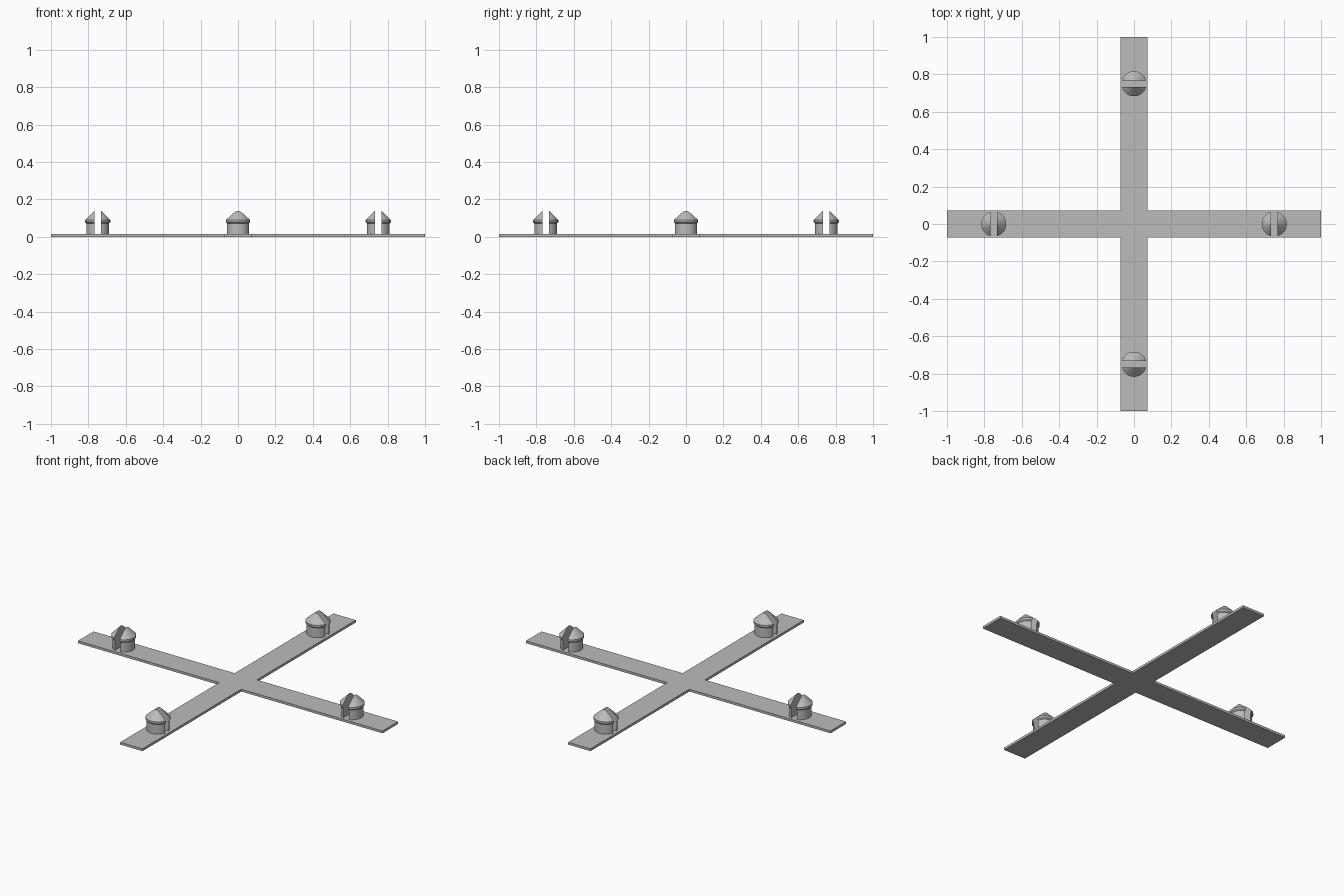
import bpy, bmesh, math
from mathutils import Matrix

cube = bpy.data.objects.get("Cube")
if cube:
    bpy.data.objects.remove(cube, do_unlink=True)

GREY = (0.5, 0.5, 0.5, 1)
grey = bpy.data.materials.new("plain grey")
grey.use_nodes = True
grey.diffuse_color = GREY
grey.node_tree.nodes["Principled BSDF"].inputs["Base Color"].default_value = GREY

PLATE_TOP = 0.014
ARM = 0.073        # half width of each arm
SLOT = 0.018       # half width of the slot in each pin


def make_object(name, bm):
    bmesh.ops.recalc_face_normals(bm, faces=bm.faces)
    mesh = bpy.data.meshes.new(name)
    bm.to_mesh(mesh)
    bm.free()
    mesh.materials.append(grey)
    obj = bpy.data.objects.new(name, mesh)
    bpy.context.collection.objects.link(obj)
    return obj


# Flat cross-shaped base: one outline corner set turned four times, then extruded
bm = bmesh.new()
outline = []
for i in range(4):
    turn = Matrix.Rotation(i * math.pi / 2, 3, 'Z')
    for corner in ((1, -ARM, 0), (1, ARM, 0), (ARM, ARM, 0)):
        outline.append(bm.verts.new(turn @ bm.verts.new(corner).co))
bmesh.ops.delete(bm, geom=[v for v in bm.verts if v not in outline], context='VERTS')
face = bm.faces.new(outline)
top = bmesh.ops.extrude_face_region(bm, geom=[face])["geom"]
bmesh.ops.translate(bm, vec=(0, 0, PLATE_TOP),
                    verts=[g for g in top if isinstance(g, bmesh.types.BMVert)])
make_object("cross_base", bm)


# Split snap pin: turned profile, cut to one half, capped and mirrored
def make_pin(name, angle):
    profile = [(0, PLATE_TOP - 0.004), (0.061, PLATE_TOP - 0.004), (0.061, 0.072),
               (0.067, 0.078), (0.067, 0.09), (0, 0.157)]
    bm = bmesh.new()
    verts = [bm.verts.new((r, 0, z)) for r, z in profile]
    edges = [bm.edges.new(pair) for pair in zip(verts, verts[1:])]
    bmesh.ops.spin(bm, geom=verts + edges, cent=(0, 0, 0), axis=(0, 0, 1),
                   angle=math.tau, steps=48)
    bmesh.ops.remove_doubles(bm, verts=bm.verts, dist=0.0001)
    cut = bmesh.ops.bisect_plane(bm, geom=bm.verts[:] + bm.edges[:] + bm.faces[:],
                                 plane_co=(SLOT, 0, 0), plane_no=(1, 0, 0),
                                 clear_inner=True)
    rim = [g for g in cut["geom_cut"] if isinstance(g, bmesh.types.BMEdge)]
    bmesh.ops.contextual_create(bm, geom=rim)
    bmesh.ops.recalc_face_normals(bm, faces=bm.faces)
    pin = make_object(name, bm)
    pin.modifiers.new("other_half", 'MIRROR')
    pin.location = (0.75 * math.cos(angle), 0.75 * math.sin(angle), 0)
    pin.rotation_euler.z = angle
    bpy.ops.object.select_all(action='DESELECT')
    pin.select_set(True)
    bpy.context.view_layer.objects.active = pin
    bpy.ops.object.shade_smooth_by_angle(angle=math.radians(30))


for i, side in enumerate(("left", "back", "right", "front")):
    make_pin(side + "_snap_pin", i * math.pi / 2)
